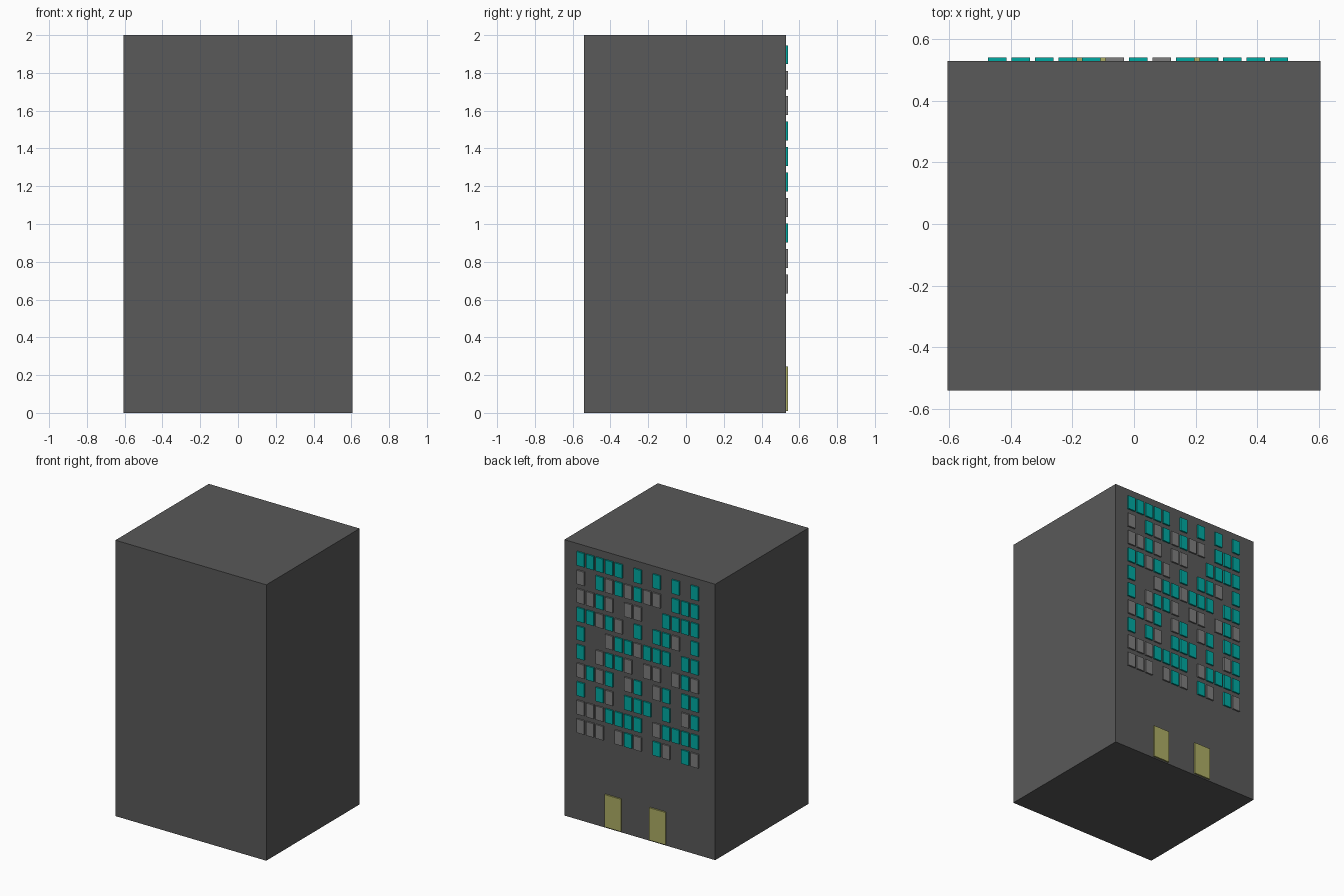
import bpy
import bmesh
from mathutils import Matrix, Vector

if "Cube" in bpy.data.objects:
    bpy.data.objects.remove(bpy.data.objects["Cube"])


def material(name, color):
    m = bpy.data.materials.new(name)
    m.diffuse_color = (*color, 1)
    m.use_nodes = True
    m.node_tree.nodes["Principled BSDF"].inputs["Base Color"].default_value = m.diffuse_color
    return m


def boxes(name, items, mat):
    """One object made of axis-aligned boxes given as (centre, size)."""
    bm = bmesh.new()
    for centre, size in items:
        mx = Matrix.Translation(centre) @ Matrix.Diagonal((*size, 1))
        bmesh.ops.create_cube(bm, size=1, matrix=mx)
    me = bpy.data.meshes.new(name)
    bm.to_mesh(me)
    bm.free()
    me.materials.append(mat)
    ob = bpy.data.objects.new(name, me)
    bpy.context.collection.objects.link(ob)
    return ob


wall = material("wall_dark", (0.1, 0.1, 0.1))
lit = material("window_teal", (0.0, 0.4, 0.36))
unlit = material("window_grey", (0.21, 0.21, 0.21))
door = material("door_olive", (0.42, 0.42, 0.13))

# tower block
boxes("building_body", [(Vector((0, -0.0055, 1.0)), (1.21, 1.069, 2.0))], wall)

# window pattern, top row first, from +x to -x: T teal, G grey, . empty
rows = [
    "TTTTT.T.T.T.T",
    "G.TGTGTGG.TTT",
    "GGTG.GG..TTTT",
    "TTGTG.T.TTG.T",
    "T..GTTGTTT.TT",
    "T.GTTG.GG.GTG",
    "GTGT.GT.GT.TT",
    "T.TG.TTT.T.GT",
    "GGGTTTT.GTTTT",
    "GGG.GTG.TG.TG",
]
windows = {"T": [], "G": []}
for r, row in enumerate(rows):
    for c, kind in enumerate(row):
        if kind in windows:
            centre = Vector((0.471 - 0.0763 * c, 0.534, 1.896 - 0.1348 * r))
            windows[kind].append((centre, (0.06, 0.012, 0.1)))
boxes("lit_windows", windows["T"], lit)
boxes("unlit_windows", windows["G"], unlit)

# pair of doors
boxes("doors", [(Vector((x, 0.534, 0.127)), (0.13, 0.012, 0.235)) for x in (0.21, -0.147)], door)
